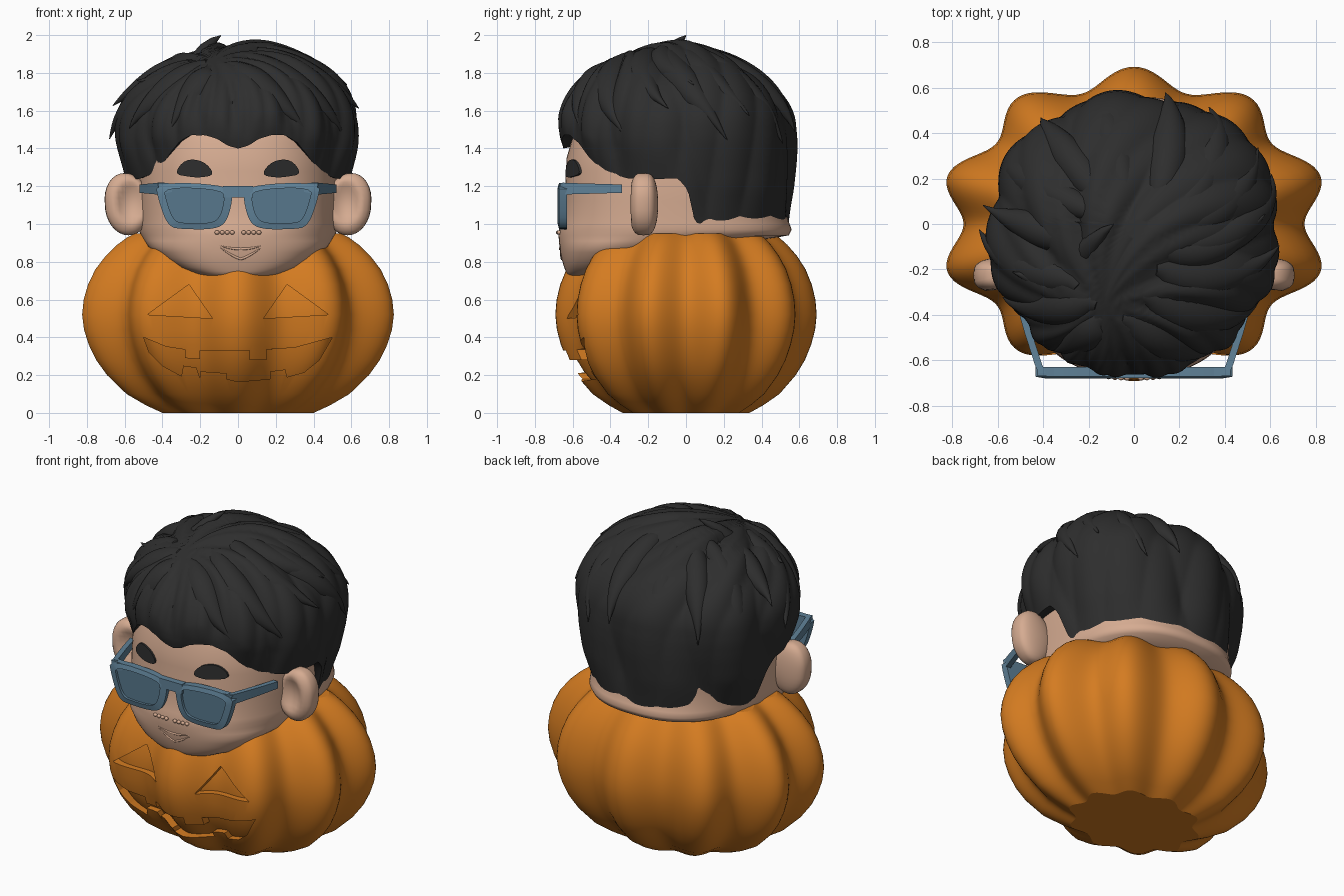
import bpy, bmesh, math
from mathutils import Vector

if "Cube" in bpy.data.objects:
    bpy.data.objects.remove(bpy.data.objects["Cube"])

def material(name, rgb):
    m = bpy.data.materials.new(name)
    m.diffuse_color = (*rgb, 1)
    m.use_nodes = True
    m.node_tree.nodes["Principled BSDF"].inputs["Base Color"].default_value = m.diffuse_color
    return m

ORANGE = material("pumpkin orange", (0.66, 0.20, 0.015))
SKIN = material("skin", (0.67, 0.41, 0.285))
BLACK = material("hair black", (0.027, 0.027, 0.027))
BLUE = material("frame blue", (0.115, 0.22, 0.31))
LENS = material("lens blue", (0.095, 0.185, 0.265))

def interp(table, z, col=1):
    if z <= table[0][0]:
        return table[0][col]
    for a, b in zip(table, table[1:]):
        if z <= b[0]:
            t = (z - a[0]) / (b[0] - a[0])
            return a[col] + (b[col] - a[col]) * t
    return table[-1][col]

def smooth(ob, angle=40):
    bpy.ops.object.select_all(action='DESELECT')
    ob.select_set(True)
    bpy.context.view_layer.objects.active = ob
    bpy.ops.object.shade_smooth_by_angle(angle=math.radians(angle))

def loft(name, rings, mat, angle=40):
    """Skin closed rings of equal length and cap both ends."""
    bm = bmesh.new()
    vs = [[bm.verts.new(p) for p in r] for r in rings]
    n = len(vs[0])
    for a, b in zip(vs, vs[1:]):
        for i in range(n):
            j = (i + 1) % n
            bm.faces.new((a[i], a[j], b[j], b[i]))
    bm.faces.new(vs[0])
    bm.faces.new(vs[-1])
    bmesh.ops.recalc_face_normals(bm, faces=bm.faces)
    me = bpy.data.meshes.new(name)
    bm.to_mesh(me)
    bm.free()
    ob = bpy.data.objects.new(name, me)
    bpy.context.collection.objects.link(ob)
    me.materials.append(mat)
    smooth(ob, angle)
    return ob

def prism(name, pts, y0, y1, mat):
    return loft(name, [[(x, y, z) for x, z in pts] for y in (y0, y1)], mat)

def ellipsoid(name, loc, size, mat, seg=32):
    bpy.ops.mesh.primitive_uv_sphere_add(segments=seg, ring_count=seg // 2, location=loc)
    ob = bpy.context.object
    ob.name = name
    for v in ob.data.vertices:
        v.co = Vector(c * s for c, s in zip(v.co, size))
    ob.data.materials.append(mat)
    smooth(ob, 60)
    return ob

def tubes(name, paths, mat, res=5):
    """Tapered tubes; each path is a list of (point, radius)."""
    cu = bpy.data.curves.new(name, 'CURVE')
    cu.dimensions = '3D'
    cu.bevel_depth = 1
    cu.bevel_resolution = res
    cu.use_fill_caps = True
    for path in paths:
        sp = cu.splines.new('POLY')
        sp.points.add(len(path) - 1)
        for q, (p, r) in zip(sp.points, path):
            q.co = (*p, 1)
            q.radius = r
    ob = bpy.data.objects.new(name, cu)
    bpy.context.collection.objects.link(ob)
    bpy.ops.object.select_all(action='DESELECT')
    ob.select_set(True)
    bpy.context.view_layer.objects.active = ob
    bpy.ops.object.convert(target='MESH')
    ob = bpy.context.object
    ob.data.materials.append(mat)
    smooth(ob, 60)
    return ob

def chaikin(pts, times=2):
    for _ in range(times):
        out = []
        for (ax, az), (bx, bz) in zip(pts, pts[1:] + pts[:1]):
            out += [(ax * .75 + bx * .25, az * .75 + bz * .25), (ax * .25 + bx * .75, az * .25 + bz * .75)]
        pts = out
    return pts

# Pumpkin: ten lobes on an oval plan
PROFILE = [(0, .485), (.04, .59), (.1, .715), (.2, .84), (.28, .91), (.36, .957), (.44, .988), (.52, 1),
           (.6, .99), (.68, .962), (.76, .915), (.83, .85), (.89, .775), (.93, .71), (.95, .66), (.955, .4)]

def pumpkin(name, k):
    rings = []
    for z, r in PROFILE:
        ring = []
        for i in range(200):
            a = 2 * math.pi * i / 200
            q = k * r * (.935 - .065 * math.cos(10 * a))
            ring.append((.862 * q * math.cos(a), .692 * q * math.sin(a), .48 + (z - .48) * k))
        rings.append(ring)
    return loft(name, rings, ORANGE, 22)

shell = pumpkin("pumpkin", 1)
pumpkin("pumpkin_core", .93)

# Carved eyes and mouth
EYE = [(.26, .68), (.135, .50), (.48, .52)]
MOUTH = [(-.5, .40), (-.38, .35), (-.28, .335), (-.28, .29), (-.2, .285), (-.2, .33), (.06, .33), (.06, .28),
         (.15, .28), (.15, .335), (.3, .345), (.5, .40), (.43, .28), (.35, .215), (.26, .19), (.25, .23),
         (.17, .22), (.17, .18), (0, .165), (-.06, .18), (-.06, .21), (-.2, .22), (-.2, .18), (-.22, .24),
         (-.29, .25), (-.3, .195), (-.4, .25), (-.47, .32)]
for pts in (EYE, [(-x, z) for x, z in EYE], MOUTH):
    cutter = prism("carving_cutter", pts, -1, -.3, ORANGE)
    cutter.hide_render = True
    mod = shell.modifiers.new("carve", 'BOOLEAN')
    mod.operation = 'DIFFERENCE'
    mod.solver = 'EXACT'
    mod.object = cutter
    bpy.context.view_layer.objects.active = shell
    bpy.ops.object.modifier_apply(modifier=mod.name)
    bpy.data.objects.remove(cutter)
smooth(shell, 22)

# Head: height, half width, front, back
HEAD = [(.72, .14, -.61, -.40), (.735, .22, -.63, -.3), (.77, .315, -.645, -.2), (.82, .40, -.66, -.02),
        (.88, .475, -.67, .2), (.94, .515, -.675, .545), (.97, .525, -.672, .56), (1.05, .525, -.652, .53),
        (1.2, .53, -.64, .52), (1.35, .52, -.632, .50), (1.5, .48, -.59, .43), (1.65, .36, -.46, .32)]
E = 2.4

def head_point(a, z):
    hx, f, b = (interp(HEAD, z, c) for c in (1, 2, 3))
    s, c = math.sin(a), math.cos(a)
    pw = lambda t: math.copysign(abs(t) ** (2 / E), t)
    return (hx * pw(s), (f + b) / 2 - (b - f) / 2 * pw(c), z)

def face_y(x, z):
    hx, f, b = (interp(HEAD, z, c) for c in (1, 2, 3))
    return (f + b) / 2 - (b - f) / 2 * max(0, 1 - abs(x / hx) ** E) ** (1 / E)

levels = sorted({h[0] for h in HEAD} | {.75, .795, .85, .91, 1.0, 1.12, 1.28, 1.43, 1.58})
loft("head", [[head_point(2 * math.pi * i / 96, z) for i in range(96)] for z in levels], SKIN, 60)

# Ears: rounded slabs with a hollow on the front
for s in (-1, 1):
    ear = ellipsoid("ear", (s * .58, -.225, 1.105), (.125, .078, .165), SKIN)
    for v in ear.data.vertices:
        v.co.y = math.copysign(.078 * abs(v.co.y / .078) ** .6, v.co.y)
        v.co.x += s * .12 * v.co.z * (v.co.z > 0)
        d = math.hypot((v.co.x + s * .01) / .08, (v.co.z - .01) / .115)
        if v.co.y < 0 and d < 1:
            v.co.y += .05 * (1 - d * d)

# Eyebrows following the face
BROW = chaikin([(.12, 1.26), (.18, 1.335), (.28, 1.345), (.34, 1.265), (.26, 1.25), (.2, 1.245)])
for s in (-1, 1):
    loft("eyebrow", [[(s * x, face_y(x, z) + d, z) for x, z in BROW] for d in (.03, -.012)], BLACK)

# Moustache beads and smile
for s in (-1, 1):
    for i in range(4):
        x = s * (.03 + .027 * i)
        ellipsoid("moustache_bead", (x, face_y(x, .955) - .004, .955), (.013, .012, .011), SKIN, 12)
smile, lip = [], []
for i in range(13):
    t = i / 6 - 1
    x, r = .015 + .125 * t, .001 + .006 * (1 - t * t)
    for path, z in ((smile, .868 + .022 * t * t), (lip, .815 + .072 * abs(t) ** 1.3)):
        path.append(((x, face_y(x, z) + .002, z), r))
tubes("smile", [smile, lip], SKIN, 3)

# Glasses: rims, recessed lenses, bridge, hinges, temples
RIM = [(.03, 1.205), (.44, 1.225), (.42, 1.12), (.37, .985), (.29, .972), (.12, .972), (.06, 1.01), (.03, 1.12)]
for s in (-1, 1):
    outer = [(s * x, z) for x, z in chaikin(RIM)]
    cx, cz = s * .228, 1.105
    inner = [(cx + (x - cx) * .78, cz + (z - cz) * .76) for x, z in outer]
    prof = [(outer, -.63), (outer, -.672), (inner, -.68), (inner, -.635)]
    loft("glasses_rim", [[(x, y, z) for x, z in o] for o, y in prof], BLUE)
    lens = [(cx + (x - cx) * 1.01, cz + (z - cz) * 1.01) for x, z in inner]
    prism("lens", lens, -.664, -.655, LENS)
    prism("glasses_hinge", [(s * .35, 1.17), (s * .415, 1.155), (s * .425, 1.218), (s * .35, 1.215)], -.668, -.63, BLUE)
    rings = []
    for x, y, h in ((.405, -.655, .032), (.42, -.62, .03), (.465, -.48, .026), (.505, -.34, .022)):
        rings.append([(s * (x + dx), y, 1.187 + dz) for dx, dz in ((-.016, -h), (.016, -h), (.016, h), (-.016, h))])
    loft("glasses_temple", rings, BLUE)
prism("glasses_bridge", [(-.08, 1.14), (.08, 1.14), (.08, 1.20), (-.08, 1.20)], -.678, -.635, BLUE)

# Hair: swept cap with an arched hairline
HAIRLINE = [(0, 1.40), (5, 1.415), (10, 1.45), (16, 1.47), (23, 1.47), (30, 1.43), (38, 1.34), (46, 1.27), (60, 1.24),
            (86, 1.24), (91, 1.18), (95, 1.01), (105, .975), (180, .955)]
WIDTH = [(.95, .51, .56, .54), (1.2, .59, .585, .555), (1.35, .62, .635, .565), (1.45, .635, .665, .565), (1.5, .635, .67, .56)]

def hair_point(deg, z, lift=0):
    a = math.radians(deg)
    k = math.sqrt(max(0, 1 - ((z - 1.5) / .455) ** 2)) if z > 1.5 else 1
    w, f, b = (interp(WIDTH, z, c) for c in (1, 2, 3))
    s, c = math.sin(a), math.cos(a)
    x = w * s * k ** (1.2 if s < 0 else 1)
    y = -f * c * k if c > 0 else -b * c * k ** 1.45
    p = Vector((x, y, z))
    return p + (p - Vector((0, 0, 1.3))).normalized() * lift

def ridge(p):
    dx, dy = p.x + .13, p.y + .36
    d = math.hypot(dx, dy)
    phi = math.atan2(dy, dx) + .35 * d
    fade = min(1, d / .4)
    big = abs(math.sin(5 * phi + 1.4 * p.z + .6 * math.sin(3 * phi)))
    fine = abs(math.sin(12 * phi - 2.2 * p.z + 5 * d))
    return fade * (.045 * big + .016 * fine - .03)

COLS, ROWS = 240, 44
rings = [[] for _ in range(ROWS + 2)]
for i in range(COLS):
    deg = 360 * i / COLS - 180
    zb = interp(HAIRLINE, abs(deg))
    edge = hair_point(deg, zb)
    rings[0].append((edge.x * .86, edge.y * .86, zb + .02))
    for j in range(ROWS + 1):
        z = zb + (1.953 - zb) * math.sin(j / ROWS * math.pi / 2)
        p = hair_point(deg, z)
        rings[j + 1].append(hair_point(deg, z, ridge(p) * min(1, .2 + j / 8)))
loft("hair", rings, BLACK, 60)

# Swept locks: start angle, start height, end angle, end height, radius, tip lift
LOCKS = [(-10, 1.85, 34, 1.50, .10, .0), (5, 1.90, 62, 1.46, .10, .0), (25, 1.93, 82, 1.60, .10, .03),
         (60, 1.93, 112, 1.44, .09, .02), (85, 1.93, 125, 1.56, .09, .04), (115, 1.93, 150, 1.42, .09, .03),
         (150, 1.92, 168, 1.48, .09, .03), (190, 1.92, 196, 1.25, .09, .0), (-140, 1.92, -142, 1.45, .08, .03),
         (-112, 1.92, -120, 1.25, .08, .0), (-16, 1.84, -34, 1.51, .10, .0), (-26, 1.86, -62, 1.50, .10, .02),
         (-45, 1.86, -88, 1.44, .09, .05), (-75, 1.88, -98, 1.60, .08, .06), (-45, 1.80, -70, 1.73, .06, .05),
         (40, 1.95, 95, 1.72, .08, .03)]
paths = []
for a0, z0, a1, z1, r, lift in LOCKS:
    path = []
    for i in range(19):
        t = i / 18
        a = a0 + (a1 - a0) * t ** .8
        z = z0 + (z1 - z0) * t ** 1.6
        rad = r * (.35 + .65 * math.sin(math.pi * min(1, t * 1.1) ** .9)) * (1 - t ** 5) + .002
        path.append((hair_point(a, z, lift * t ** 3 - .72 * rad), rad))
    paths.append(path)
tubes("hair_locks", paths, BLACK, 6)

# Cowlick at the parting
tip = [((-.22, -.14, 1.80), .07), ((-.2, -.11, 1.87), .055), ((-.17, -.07, 1.93), .035),
       ((-.13, -.03, 1.97), .02), ((-.09, 0, 1.998), .002)]
tubes("cowlick", [tip], BLACK)
